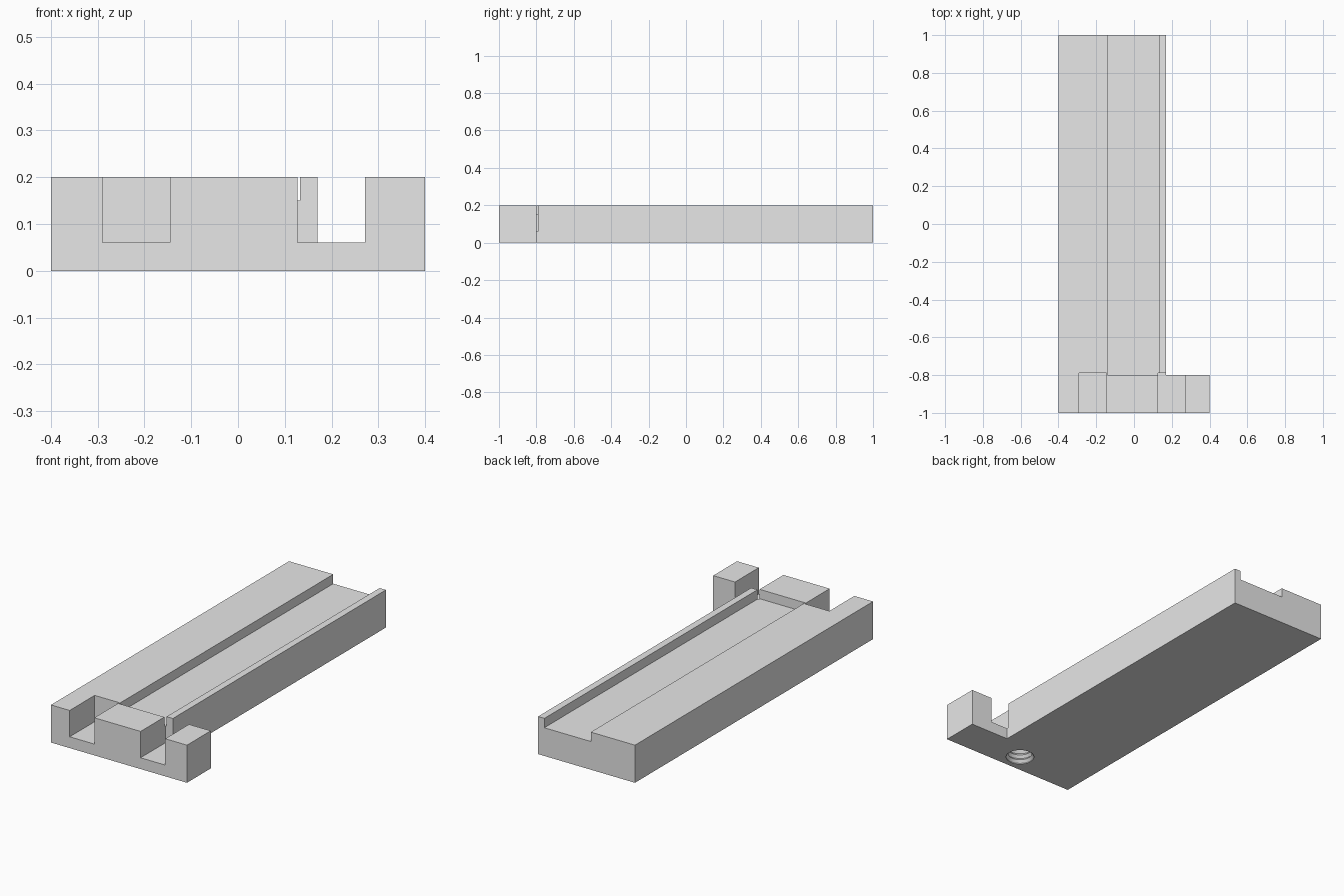
import bpy
import bmesh
from math import cos, sin, tau

default = bpy.data.objects.get("Cube")
if default:
    bpy.data.objects.remove(default, do_unlink=True)

# One plain grey for the whole part
GREY = (0.8, 0.8, 0.8, 1.0)
grey = bpy.data.materials.new("plain_grey")
grey.use_nodes = True
grey.diffuse_color = GREY
grey.node_tree.nodes["Principled BSDF"].inputs["Base Color"].default_value = GREY


def finish(name, bm):
    bmesh.ops.recalc_face_normals(bm, faces=bm.faces[:])
    mesh = bpy.data.meshes.new(name)
    bm.to_mesh(mesh)
    bm.free()
    mesh.materials.append(grey)
    obj = bpy.data.objects.new(name, mesh)
    bpy.context.collection.objects.link(obj)
    return obj


def prism(name, outline, z0, z1):
    """Extrude a plan outline from z0 up to z1."""
    bm = bmesh.new()
    face = bm.faces.new([bm.verts.new((x, y, z0)) for x, y in outline])
    ext = bmesh.ops.extrude_face_region(bm, geom=[face])
    verts = [v for v in ext["geom"] if isinstance(v, bmesh.types.BMVert)]
    bmesh.ops.translate(bm, vec=(0, 0, z1 - z0), verts=verts)
    return finish(name, bm)


def box(name, x0, x1, y0, y1, z0, z1):
    return prism(name, [(x0, y0), (x1, y0), (x1, y1), (x0, y1)], z0, z1)


def lathe(name, profile, centre, sides=32):
    """Closed solid of revolution from (radius, z) points."""
    bm = bmesh.new()
    rings = [[bm.verts.new((centre[0] + r * cos(tau * i / sides),
                            centre[1] + r * sin(tau * i / sides), z))
              for i in range(sides)] for r, z in profile]
    for low, high in zip(rings, rings[1:]):
        for i in range(sides):
            j = (i + 1) % sides
            bm.faces.new((low[i], low[j], high[j], high[i]))
    bm.faces.new(rings[0])
    bm.faces.new(rings[-1])
    return finish(name, bm)


# Long bed with a side tab at the front
bed = prism("slide_bed", [(-0.4, -1), (0.4, -1), (0.4, -0.8), (0.17, -0.8),
                          (0.17, 1), (-0.4, 1)], 0, 0.2)

# Shallow channel along the top and two deep notches in the front
channel = box("channel_cutter", -0.14, 0.133, -0.8, 1.1, 0.15, 0.3)
notches = [box("notch_cutter", x, x + 0.145, -1.1, -0.79, 0.06, 0.3)
           for x in (-0.29, 0.127)]

# Threaded mounting hole in the underside
PITCH, ROOT, CREST = 0.028, 0.071, 0.059
thread = [(ROOT, -0.02), (ROOT, 0.004)]
for k in range(5):
    thread += [(CREST, 0.004 + PITCH * (k + 0.5)), (ROOT, 0.004 + PITCH * (k + 1))]
hole = lathe("thread_cutter", thread, (0, -0.9))

bpy.context.view_layer.objects.active = bed
for cutter in [channel, *notches, hole]:
    cutter.hide_render = True
    cut = bed.modifiers.new(cutter.name, "BOOLEAN")
    cut.operation = "DIFFERENCE"
    cut.solver = "EXACT"
    cut.object = cutter
    bpy.ops.object.modifier_apply(modifier=cut.name)
    bpy.data.objects.remove(cutter, do_unlink=True)

bpy.ops.object.select_all(action="DESELECT")
bed.select_set(True)
bpy.ops.object.shade_smooth_by_angle()
